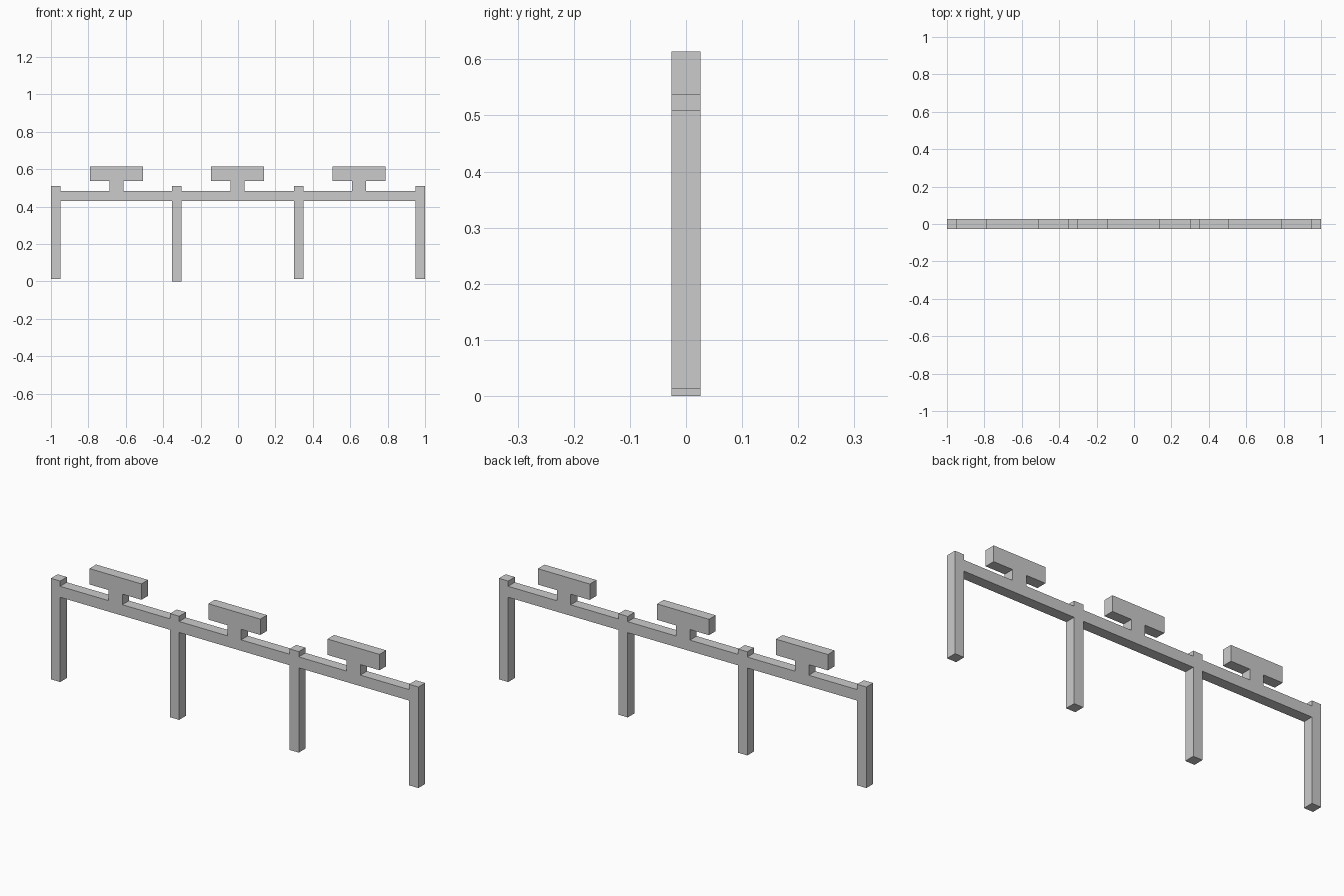
import bpy
import bmesh

if "Cube" in bpy.data.objects:
    bpy.data.objects.remove(bpy.data.objects["Cube"])

HALF_DEPTH = 0.026


def extrude_profile(name, points):
    """Extrude a closed front-view outline (x, z) through the depth."""
    bm = bmesh.new()
    face = bm.faces.new([bm.verts.new((x, -HALF_DEPTH, z)) for x, z in points])
    result = bmesh.ops.extrude_face_region(bm, geom=[face])
    moved = [v for v in result["geom"] if isinstance(v, bmesh.types.BMVert)]
    bmesh.ops.translate(bm, verts=moved, vec=(0, 2 * HALF_DEPTH, 0))
    bmesh.ops.recalc_face_normals(bm, faces=bm.faces)
    mesh = bpy.data.meshes.new(name)
    bm.to_mesh(mesh)
    bm.free()
    obj = bpy.data.objects.new(name, mesh)
    bpy.context.collection.objects.link(obj)
    return obj


def block(name, x0, x1, z0, z1):
    return extrude_profile(name, [(x0, z0), (x1, z0), (x1, z1), (x0, z1)])


# Posts: the second one reaches slightly lower than the others
POST_HALF = 0.025
POST_X = [-0.975, -0.327, 0.324, 0.975]
POST_FOOT = [0.013, 0.0, 0.013, 0.013]
for i, (x, foot) in enumerate(zip(POST_X, POST_FOOT), 1):
    block(f"post_{i}", x - POST_HALF, x + POST_HALF, foot, 0.51)

# Rail sections between the posts, each carrying a T-shaped board on a neck
RAIL_BOTTOM, RAIL_TOP = 0.43, 0.484
BOARD_BOTTOM, BOARD_TOP = 0.536, 0.614
NECK_HALF, BOARD_HALF = 0.0375, 0.1415
BOARD_X = [-0.649, -0.002, 0.647]
for i, c in enumerate(BOARD_X):
    left, right = POST_X[i] + POST_HALF, POST_X[i + 1] - POST_HALF
    extrude_profile(f"rail_with_board_{i + 1}", [
        (left, RAIL_BOTTOM), (right, RAIL_BOTTOM), (right, RAIL_TOP),
        (c + NECK_HALF, RAIL_TOP), (c + NECK_HALF, BOARD_BOTTOM),
        (c + BOARD_HALF, BOARD_BOTTOM), (c + BOARD_HALF, BOARD_TOP),
        (c - BOARD_HALF, BOARD_TOP), (c - BOARD_HALF, BOARD_BOTTOM),
        (c - NECK_HALF, BOARD_BOTTOM), (c - NECK_HALF, RAIL_TOP),
        (left, RAIL_TOP),
    ])
